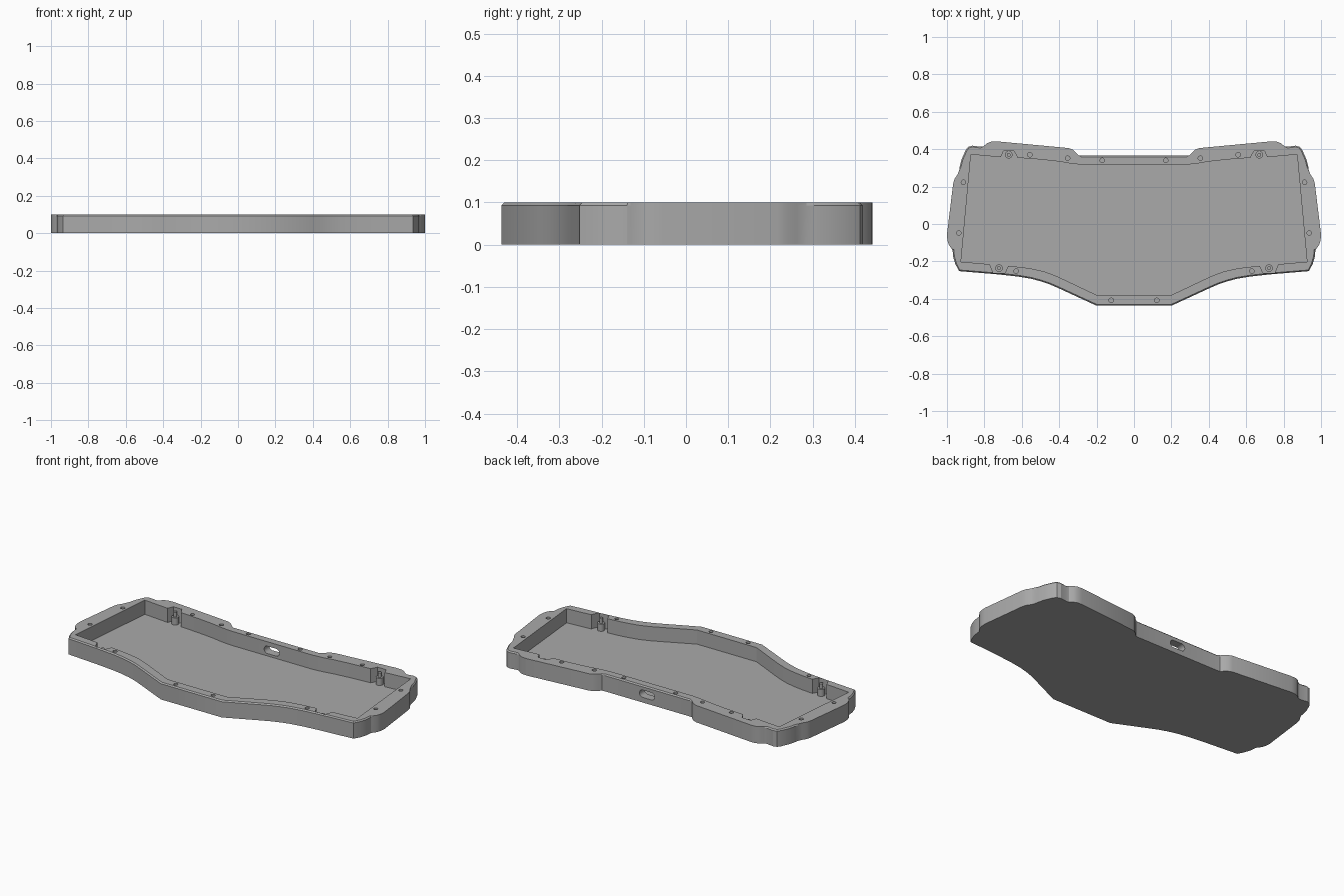
import bpy, bmesh, math
from mathutils import Vector

if "Cube" in bpy.data.objects:
    bpy.data.objects.remove(bpy.data.objects["Cube"])

HEIGHT, FLOOR, CHAMFER = 0.1, 0.016, 0.007

grey = bpy.data.materials.new("mid grey")
grey.diffuse_color = (0.40, 0.40, 0.40, 1)
grey.use_nodes = True
grey.node_tree.nodes["Principled BSDF"].inputs["Base Color"].default_value = grey.diffuse_color

# Right half of the outer outline, front to back: x, y, top edge chamfered
OUTER = [(0.2, -0.437, 1), (0.4, -0.345, 1), (0.45, -0.323, 1), (0.5, -0.306, 1),
         (0.55, -0.293, 1), (0.62, -0.281, 1), (0.72, -0.27, 1), (0.935, -0.252, 1),
         (0.955, -0.215, 1), (0.967, -0.175, 1), (0.97, -0.14, 1), (0.975, -0.132, 0),
         (0.99, -0.112, 0), (0.998, -0.085, 0), (1.0, -0.055, 0), (0.967, 0.215, 0),
         (0.96, 0.24, 0), (0.945, 0.262, 0), (0.935, 0.285, 0), (0.932, 0.305, 1),
         (0.922, 0.345, 1), (0.9, 0.395, 1), (0.887, 0.412, 1), (0.865, 0.419, 1),
         (0.82, 0.413, 1), (0.805, 0.415, 0), (0.787, 0.431, 0), (0.765, 0.44, 0),
         (0.735, 0.442, 0), (0.35, 0.406, 0), (0.325, 0.396, 0), (0.308, 0.38, 0),
         (0.295, 0.367, 0), (0.28, 0.365, 1)]

# Right half of the pocket outline, with recesses for the posts
INNER = [(0.195, -0.382), (0.36, -0.304), (0.42, -0.276), (0.48, -0.254), (0.54, -0.24),
         (0.6, -0.231), (0.672, -0.224), (0.69, -0.262), (0.752, -0.262), (0.772, -0.215),
         (0.925, -0.202), (0.872, 0.372), (0.712, 0.357), (0.698, 0.391), (0.642, 0.391),
         (0.622, 0.354), (0.5, 0.345), (0.4, 0.334), (0.33, 0.322), (0.265, 0.316)]

SCREWS = [(0.557, 0.37), (0.355, 0.352), (0.17, 0.34), (0.912, 0.223),
          (0.937, -0.048), (0.63, -0.252), (0.122, -0.408)]
POSTS = [(0.67, 0.37), (0.722, -0.236)]


def mirrored(half):
    """Close a right-half outline by mirroring it across x = 0."""
    return half + [(-p[0],) + tuple(p[1:]) for p in reversed(half)]


def inset(points):
    """Move flagged points inward by the chamfer width."""
    result = []
    for i, (x, y, flag) in enumerate(points):
        p = Vector((x, y))
        a = (p - Vector(points[i - 1][:2])).normalized()
        b = (Vector(points[(i + 1) % len(points)][:2]) - p).normalized()
        t = (a + b).normalized()
        result.append(p + Vector((-t.y, t.x)) * CHAMFER * flag)
    return result


def loft(bm, rings):
    """Closed solid through rings of equal point count."""
    loops = [[bm.verts.new(p) for p in ring] for ring in rings]
    n = len(loops[0])
    for low, high in zip(loops, loops[1:]):
        for i in range(n):
            j = (i + 1) % n
            bm.faces.new((low[i], low[j], high[j], high[i]))
    bm.faces.new(loops[0][::-1])
    bm.faces.new(loops[-1])


def circle(x, y, z, r, n=20):
    return [(x + r * math.cos(2 * math.pi * i / n),
             y + r * math.sin(2 * math.pi * i / n), z) for i in range(n)]


def make(name, solids):
    bm = bmesh.new()
    for rings in solids:
        loft(bm, rings)
    bmesh.ops.recalc_face_normals(bm, faces=bm.faces)
    mesh = bpy.data.meshes.new(name)
    bm.to_mesh(mesh)
    bm.free()
    mesh.materials.append(grey)
    ob = bpy.data.objects.new(name, mesh)
    bpy.context.collection.objects.link(ob)
    return ob


def smooth(ob):
    bpy.ops.object.select_all(action='DESELECT')
    ob.select_set(True)
    bpy.context.view_layer.objects.active = ob
    bpy.ops.object.shade_smooth_by_angle(angle=math.radians(25))


def cut(ob, cutter):
    """Subtract the cutter and remove it."""
    cutter.hide_render = True
    mod = ob.modifiers.new("cut", 'BOOLEAN')
    mod.operation, mod.solver, mod.object = 'DIFFERENCE', 'EXACT', cutter
    bpy.context.view_layer.objects.active = ob
    bpy.ops.object.modifier_apply(modifier=mod.name)
    bpy.data.objects.remove(cutter)


# Case body with chamfered top edge
outline = mirrored(OUTER)
case = make("case_tray", [[
    [(x, y, 0) for x, y, f in outline],
    [(x, y, HEIGHT - CHAMFER) for x, y, f in outline],
    [(p.x, p.y, HEIGHT) for p in inset(outline)]]])

# Open pocket
pocket = mirrored(INNER)
cut(case, make("pocket_cutter", [[[(x, y, z) for x, y in pocket] for z in (FLOOR, 0.2)]]))

# Screw holes in the rim
cut(case, make("screw_hole_cutter", [
    [circle(s * x, y, z, 0.012) for z in (0.035, 0.2)]
    for x, y in SCREWS for s in (1, -1)]))

# Rounded cable slot through the back wall
slot = []
for i in range(24):
    a = 2 * math.pi * (i + 0.5) / 24
    side = 0.028 if math.cos(a) > 0 else -0.028
    slot.append((side + 0.022 * math.cos(a), 0.052 + 0.022 * math.sin(a)))
cut(case, make("cable_slot_cutter", [[[(x, y, z) for x, z in slot] for y in (0.25, 0.45)]]))
smooth(case)

# Stepped mounting posts: wide base with a thin locating pin
for place, (x, y) in zip(("back", "front"), POSTS):
    for side, s in (("right", 1), ("left", -1)):
        post = make(f"{place}_{side}_post", [[
            circle(s * x, y, FLOOR - 0.004, 0.02), circle(s * x, y, 0.058, 0.02),
            circle(s * x, y, 0.058, 0.01), circle(s * x, y, 0.086, 0.01)]])
        smooth(post)
